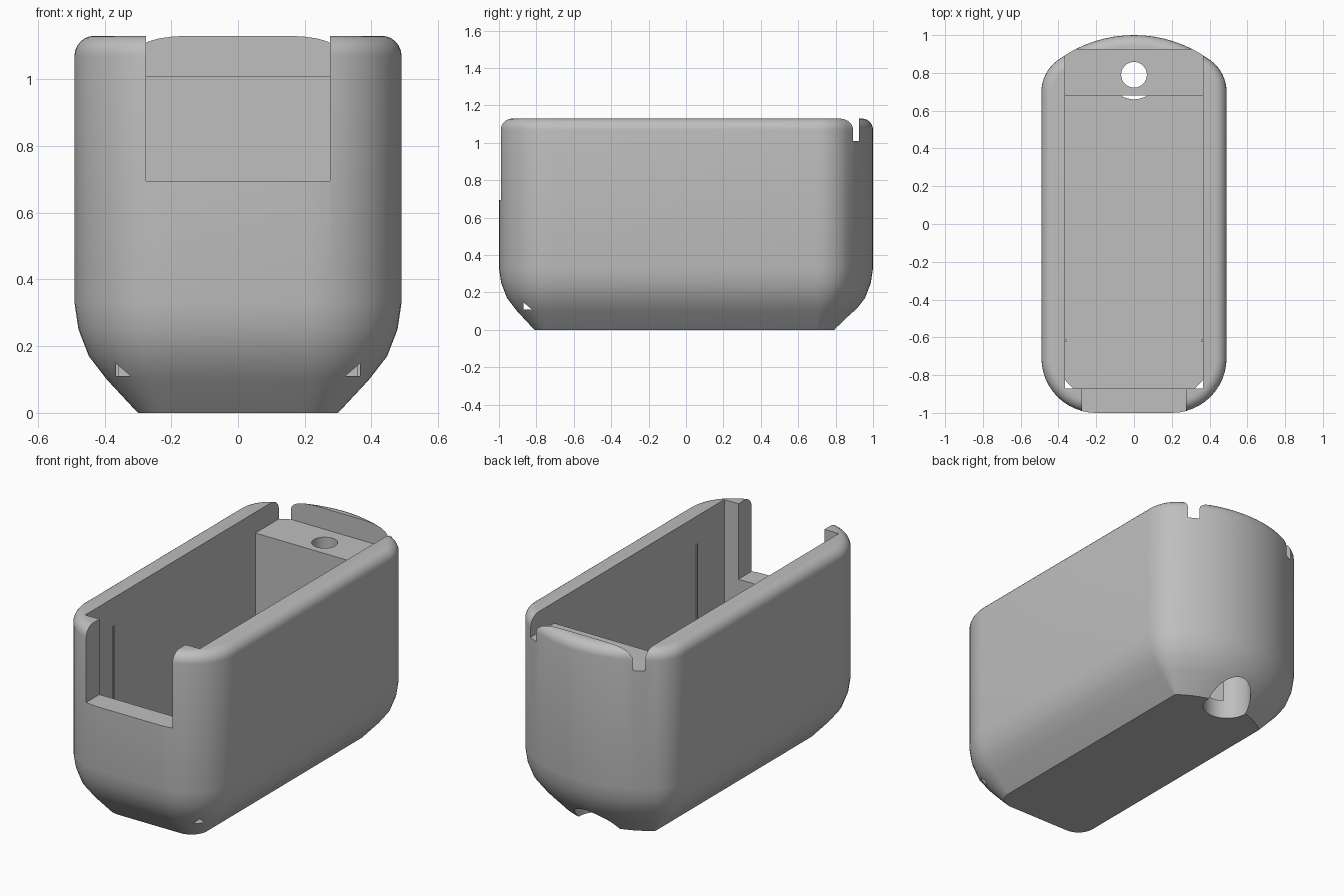
import bpy, bmesh
from math import sin, cos, pi, radians, atan2

if "Cube" in bpy.data.objects:
    bpy.data.objects.remove(bpy.data.objects["Cube"], do_unlink=True)

grey = bpy.data.materials.new("light grey plastic")
grey.use_nodes = True
grey.diffuse_color = (0.52, 0.52, 0.52, 1)
grey.node_tree.nodes["Principled BSDF"].inputs["Base Color"].default_value = (0.52, 0.52, 0.52, 1)


def finish(name, bm):
    bmesh.ops.recalc_face_normals(bm, faces=bm.faces[:])
    mesh = bpy.data.meshes.new(name)
    bm.to_mesh(mesh)
    bm.free()
    mesh.materials.append(grey)
    obj = bpy.data.objects.new(name, mesh)
    bpy.context.collection.objects.link(obj)
    return obj


def loft(name, rings):
    """Skin a stack of equal closed rings and cap both ends."""
    bm = bmesh.new()
    loops = [[bm.verts.new(p) for p in ring] for ring in rings]
    n = len(loops[0])
    for a, b in zip(loops, loops[1:]):
        for i in range(n):
            j = (i + 1) % n
            bm.faces.new((a[i], a[j], b[j], b[i]))
    bm.faces.new(loops[0])
    bm.faces.new(loops[-1])
    return finish(name, bm)


def box(name, x0, x1, y0, y1, z0, z1):
    ring = [(x0, y0), (x1, y0), (x1, y1), (x0, y1)]
    return loft(name, [[(x, y, z) for x, y in ring] for z in (z0, z1)])


def cylinder(name, y, r, z0, z1, n=48):
    return loft(name, [[(r * cos(2 * pi * i / n), y + r * sin(2 * pi * i / n), z)
                        for i in range(n)] for z in (z0, z1)])


def arc(cx, cy, r, a0, a1, n):
    return [(cx + r * cos(a0 + (a1 - a0) * i / n), cy + r * sin(a0 + (a1 - a0) * i / n))
            for i in range(n + 1)]


def outline(d):
    """Plan outline shrunk by d: flat front, round corners, bowed back."""
    join = atan2(0.38, 0.285)
    half = arc(0.2, -0.71, 0.29 - d, -pi / 2, 0, 12)
    half += arc(0.285, 0.70, 0.205 - d, 0, join, 8)
    half += arc(0, 0.32, 0.68 - d, join, pi / 2, 8)[1:]
    return half + [(-x, y) for x, y in half[-2::-1]]


# Body: chamfered base, curved lower sides, rounded top rim
profile = [(0.19, 0), (0.097, 0.10), (0.043, 0.17), (0.012, 0.25), (0, 0.33)]
rim = 0.06
profile += [(rim * (1 - cos(t * pi / 12)), 1.13 - rim + rim * sin(t * pi / 12)) for t in range(7)]
body = loft("housing_body", [[(x, y, z) for x, y in outline(d)] for d, z in profile])

# Inner cavity with a raised ledge at the back
section = [(-0.87, 0.11), (0.68, 0.11), (0.68, 1.01), (0.925, 1.01), (0.925, 1.3), (-0.87, 1.3)]
cutters = [
    loft("cavity_cutter", [[(x, y, z) for y, z in section] for x in (-0.365, 0.365)]),
    box("front_notch_cutter", -0.275, 0.275, -1.2, -0.8, 0.695, 1.4),
    cylinder("screw_hole_cutter", 0.79, 0.068, 0.2, 1.2),
    cylinder("counterbore_cutter", 0.79, 0.13, -0.1, 0.45),
]
bpy.context.view_layer.objects.active = body
for cutter in cutters:
    cutter.hide_render = True
    mod = body.modifiers.new(cutter.name, "BOOLEAN")
    mod.operation = "DIFFERENCE"
    mod.solver = "EXACT"
    mod.object = cutter
    bpy.ops.object.modifier_apply(modifier=mod.name)
    bpy.data.objects.remove(cutter, do_unlink=True)

bpy.ops.object.select_all(action="DESELECT")
body.select_set(True)
bpy.ops.object.shade_smooth_by_angle(angle=radians(28))

# Thin upright ribs on the inner side walls
for side, name in ((1, "left_rib"), (-1, "right_rib")):
    xs = sorted((side * 0.358, side * 0.375))
    box(name, xs[0], xs[1], -0.622, -0.612, 0.105, 0.97)
